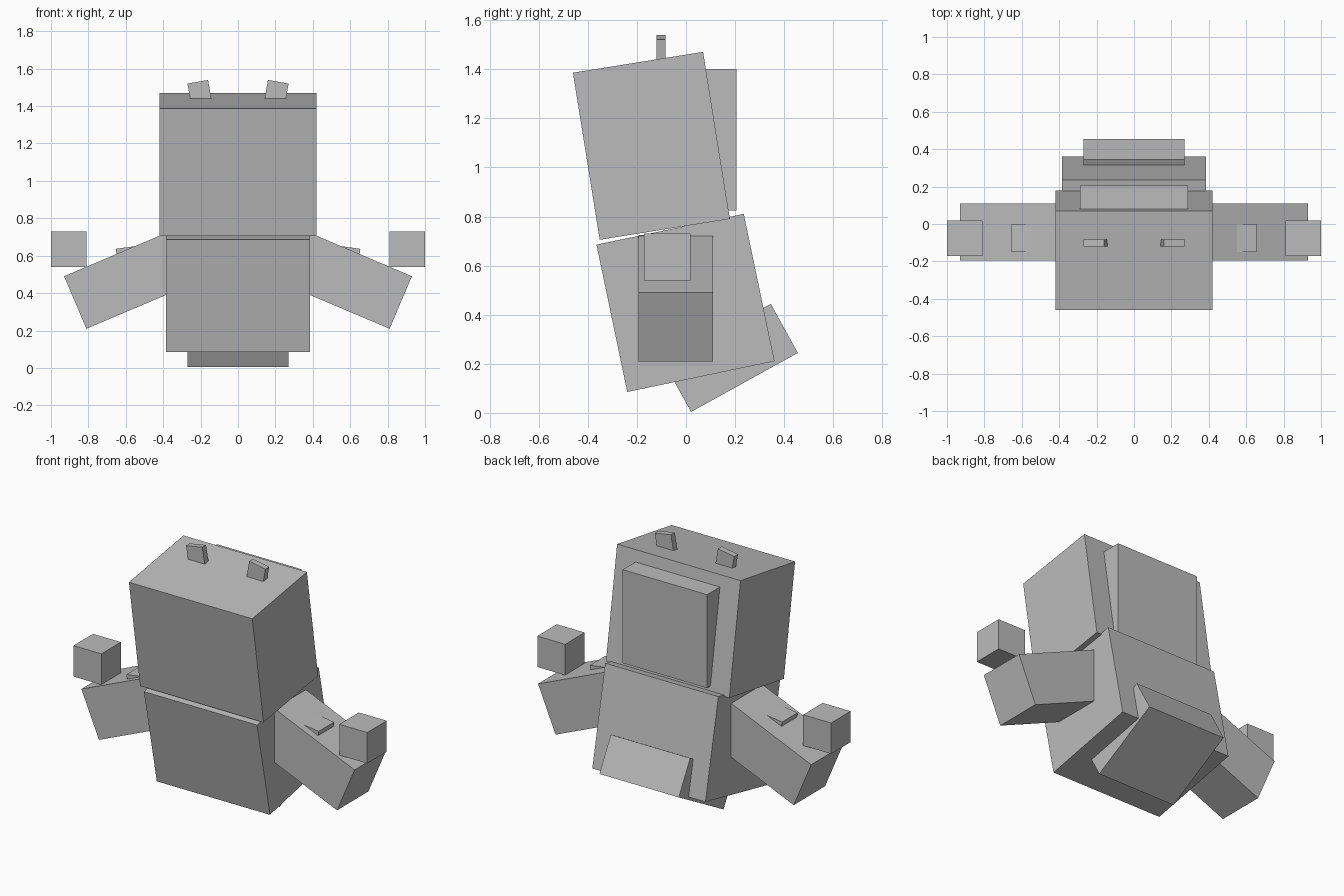
import bpy
from math import radians

default = bpy.data.objects.get("Cube")
if default:
    bpy.data.objects.remove(default, do_unlink=True)

grey = bpy.data.materials.new("plain grey")
grey.use_nodes = True
COLOUR = (0.5, 0.5, 0.5, 1)
grey.diffuse_color = COLOUR
grey.node_tree.nodes["Principled BSDF"].inputs["Base Color"].default_value = COLOUR


def box(name, centre, size, tilt_x=0, tilt_y=0):
    """Flat-sided block, tilted in degrees about x or y."""
    bpy.ops.mesh.primitive_cube_add(
        size=1, location=centre, rotation=(radians(tilt_x), radians(tilt_y), 0))
    part = bpy.context.object
    part.name = name
    part.scale = size
    part.data.materials.append(grey)
    return part


# Head, body, tail and back panel
box("head", (0, -0.141, 1.088), (0.84, 0.537, 0.689), tilt_x=9.1)
box("body", (0, -0.002, 0.448), (0.77, 0.613, 0.613), tilt_x=11.8)
box("tail", (0, 0.183, 0.224), (0.54, 0.497, 0.228), tilt_x=28.9)
box("back_panel", (0, 0.135, 1.113), (0.575, 0.14, 0.575))

# Paired parts
for side, s in (("left", 1), ("right", -1)):
    box(side + "_arm", (s * 0.594, -0.042, 0.467), (0.6, 0.305, 0.305), tilt_y=s * 23)
    box(side + "_hand_cube", (s * 0.905, -0.077, 0.635), (0.19, 0.19, 0.19))
    box(side + "_arm_spike", (s * 0.592, -0.075, 0.625), (0.12, 0.15, 0.04), tilt_y=s * 8)
    box(side + "_ear", (s * 0.203, -0.101, 1.461), (0.112, 0.037, 0.14), tilt_y=s * 10)
